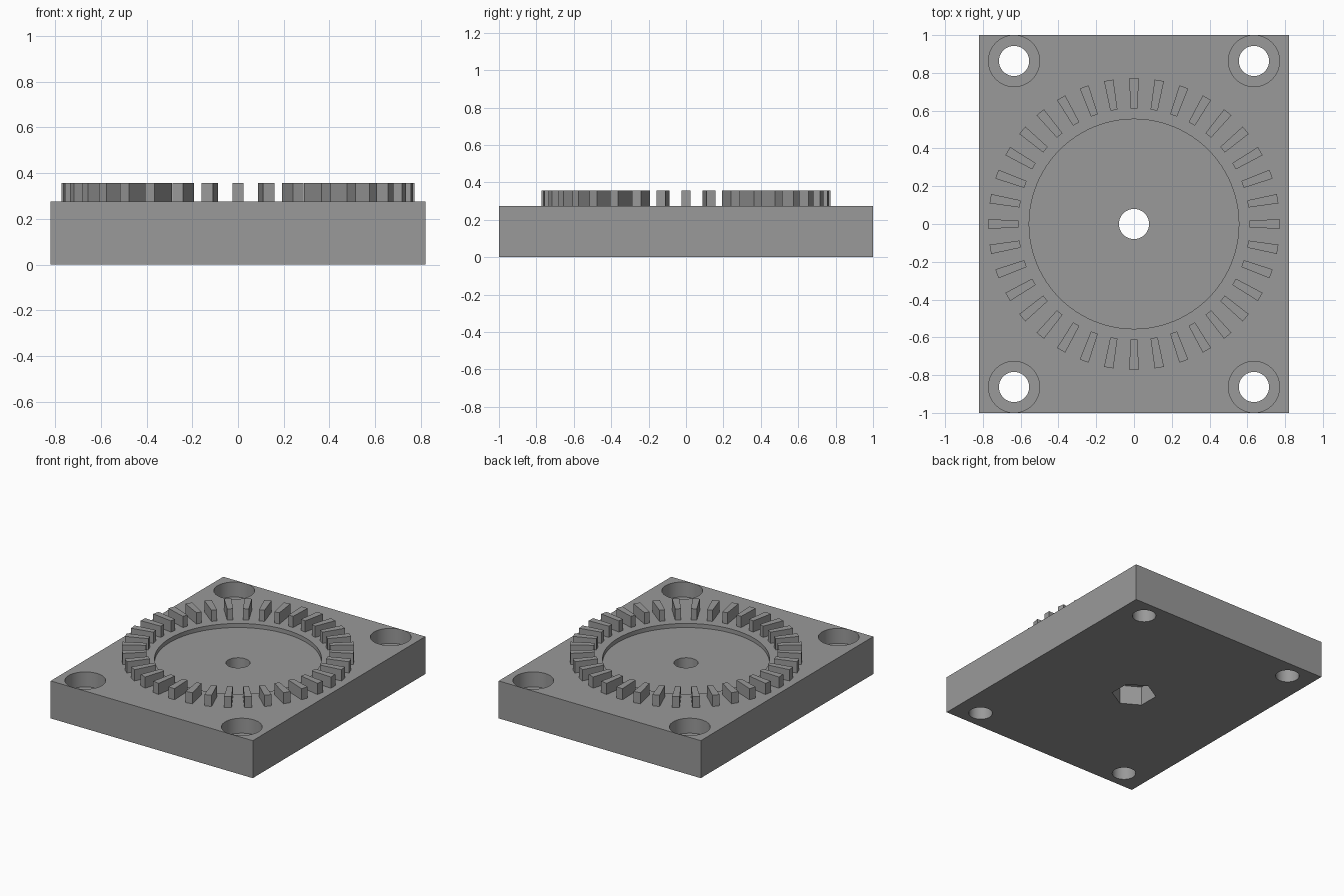
import bpy, bmesh, math
from mathutils import Matrix

if "Cube" in bpy.data.objects:
    bpy.data.objects.remove(bpy.data.objects["Cube"])

PLATE_TOP, TOOTH_TOP = 0.275, 0.357

grey = bpy.data.materials.new("grey plastic")
grey.diffuse_color = (0.32, 0.32, 0.32, 1)
grey.use_nodes = True
grey.node_tree.nodes["Principled BSDF"].inputs["Base Color"].default_value = grey.diffuse_color


def make_object(name, bm):
    bmesh.ops.recalc_face_normals(bm, faces=bm.faces[:])
    mesh = bpy.data.meshes.new(name)
    bm.to_mesh(mesh)
    bm.free()
    mesh.materials.append(grey)
    obj = bpy.data.objects.new(name, mesh)
    bpy.context.collection.objects.link(obj)
    return obj


def prism(bm, outline, z0, z1):
    """Extrude a closed outline between two heights."""
    face = bm.faces.new([bm.verts.new((x, y, z0)) for x, y in outline])
    ext = bmesh.ops.extrude_face_region(bm, geom=[face])["geom"]
    verts = [v for v in ext if isinstance(v, bmesh.types.BMVert)]
    bmesh.ops.translate(bm, verts=verts, vec=(0, 0, z1 - z0))


def ring(x, y, r, n, start=0.0):
    return [(x + r * math.cos(start + math.tau * i / n),
             y + r * math.sin(start + math.tau * i / n)) for i in range(n)]


def cut(target, name, outline, z0, z1):
    """Subtract a prism from the target."""
    bm = bmesh.new()
    prism(bm, outline, z0, z1)
    cutter = make_object(name, bm)
    mod = target.modifiers.new(name, "BOOLEAN")
    mod.operation, mod.solver, mod.object = "DIFFERENCE", "EXACT", cutter
    bpy.context.view_layer.objects.active = target
    bpy.ops.object.modifier_apply(modifier=name)
    bpy.data.objects.remove(cutter)


# Base plate
bm = bmesh.new()
prism(bm, [(-0.82, -1), (0.82, -1), (0.82, 1), (-0.82, 1)], 0, PLATE_TOP)
plate = make_object("base_plate", bm)

# Round recess, centre bore and hexagonal nut pocket underneath
cut(plate, "recess", ring(0, 0, 0.555, 96), PLATE_TOP - 0.03, 0.5)
cut(plate, "centre_bore", ring(0, 0, 0.08, 48), -0.1, 0.5)
cut(plate, "nut_pocket", ring(0, 0, 0.15, 6, math.pi / 6), -0.1, 0.14)

# Counterbored screw holes in the corners
for sx in (-1, 1):
    for sy in (-1, 1):
        x, y = 0.635 * sx, 0.863 * sy
        cut(plate, "screw_hole", ring(x, y, 0.08, 48), -0.1, 0.5)
        cut(plate, "counterbore", ring(x, y, 0.1355, 48), PLATE_TOP - 0.11, 0.5)

# Ring of 36 tapered teeth
bm = bmesh.new()
for i in range(36):
    rot = Matrix.Rotation(math.radians(10 * i), 2)
    corners = [(0.612, -0.019), (0.772, -0.025), (0.772, 0.025), (0.612, 0.019)]
    outline = [(rot[0][0] * x + rot[0][1] * y, rot[1][0] * x + rot[1][1] * y)
               for x, y in corners]
    prism(bm, outline, PLATE_TOP - 0.005, TOOTH_TOP)
make_object("tooth_ring", bm)

# Smooth the bores, keep the rims sharp
bpy.ops.object.select_all(action="DESELECT")
plate.select_set(True)
bpy.context.view_layer.objects.active = plate
bpy.ops.object.shade_smooth_by_angle(angle=math.radians(30))
